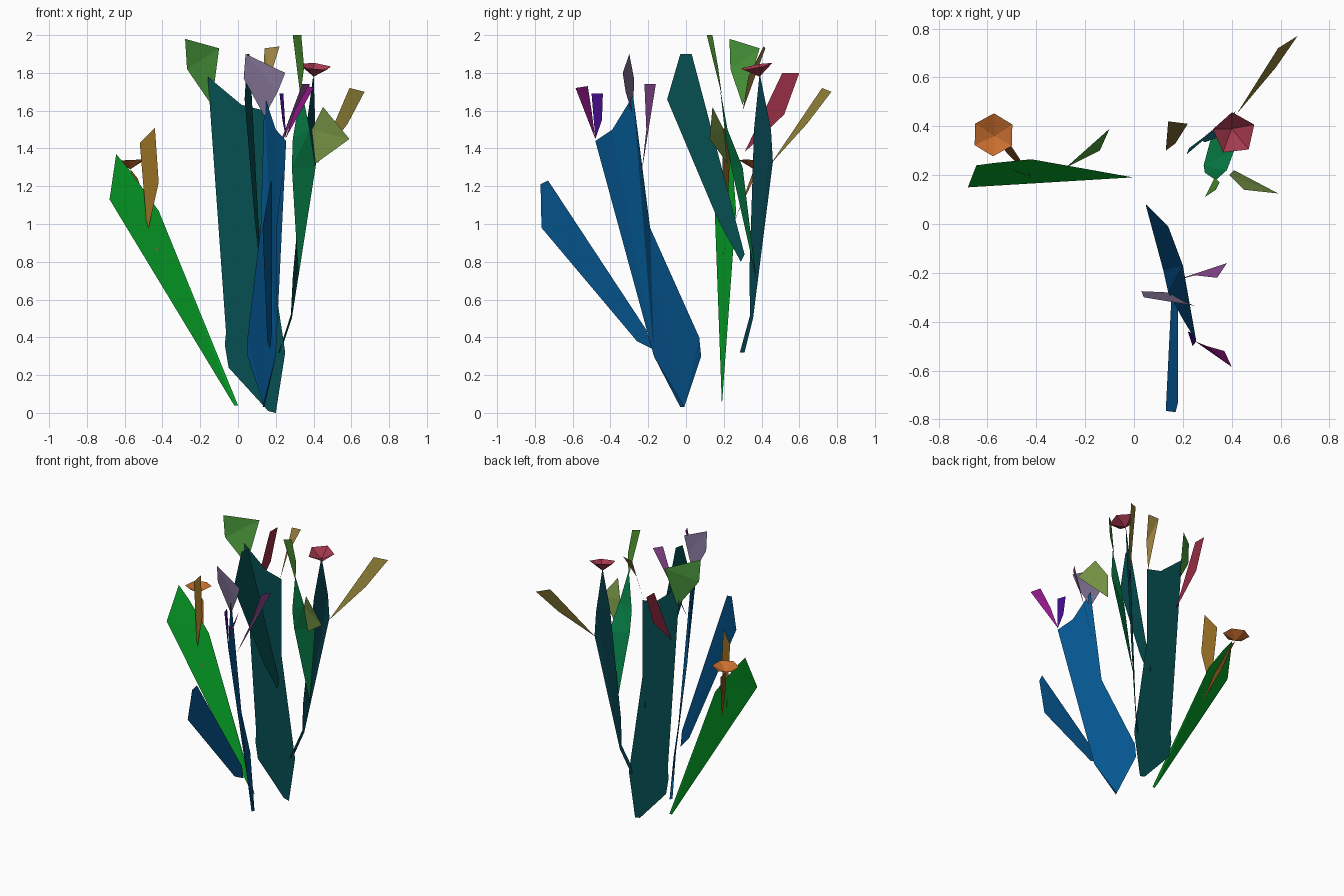
import bpy, bmesh, math
from mathutils import Vector


def paint(ob, rgb):
    mat = bpy.data.materials.new(ob.name + "_colour")
    mat.diffuse_color = [(c / 255) ** 2.2 for c in rgb] + [1]
    ob.data.materials.append(mat)


def finish(name, bm, rgb):
    me = bpy.data.meshes.new(name)
    bm.to_mesh(me)
    bm.free()
    ob = bpy.data.objects.new(name, me)
    bpy.context.collection.objects.link(ob)
    paint(ob, rgb)
    return ob


def blade(name, rgb, *outline):
    """Flat leaf or petal from its outline."""
    bm = bmesh.new()
    face = bm.faces.new([bm.verts.new(p) for p in outline])
    bmesh.ops.triangulate(bm, faces=[face])
    return finish(name, bm, rgb)


def cup(name, rgb, apex, centre, radius, normal, sides, spin):
    """Shallow open faceted flower cup."""
    bm = bmesh.new()
    q = Vector((0, 0, 1)).rotation_difference(Vector(normal))
    tip = bm.verts.new(apex)
    rim = []
    for i in range(sides):
        a = spin + 2 * math.pi * i / sides
        rim.append(bm.verts.new(Vector(centre) + q @ Vector((radius * math.cos(a), radius * math.sin(a), 0))))
    for i in range(sides):
        bm.faces.new((tip, rim[i], rim[(i + 1) % sides]))
    return finish(name, bm, rgb)


TEAL, BLUE, GREEN = (14, 80, 82), (14, 88, 145), (14, 155, 42)

# Large leaves: teal ones lie in vertical planes
teal_xz = [(.16, .01), (.2, .0), (.25, .32), (.14, 1.05), (.14, 1.6), (.02, 1.63),
           (-.16, 1.78), (-.14, 1.64), (0, 1.04), (-.07, .36), (-.05, .24)]
blade("tall_teal_leaf", TEAL, *[(x, .3, z) for x, z in teal_xz])
fork_yz = [(.29, .8), (.31, .84), (.21, 1.17), (.03, 1.9), (-.03, 1.9), (-.1, 1.66), (.17, 1.02)]
blade("forked_teal_leaf", TEAL, *[(.055 + .2 * y, y, z) for y, z in fork_yz])
blade("green_leaf", GREEN, (-.02, .19, .04), (-.68, .15, 1.13), (-.645, .24, 1.37),
      (-.57, .25, 1.28), (-.42, .265, 1.07), (0, .19, .04))
blade("tall_blue_leaf", BLUE, (.13, -.03, .03), (.14, -.01, .03), (.05, .08, .3), (.05, .07, .4),
      (.12, -.19, .98), (.14, -.28, 1.68), (.2, -.39, 1.5), (.255, -.48, 1.44),
      (.2, -.31, .96), (.2, -.17, .3))
blade("low_blue_leaf", BLUE, (.17, -.77, 1.21), (.18, -.73, 1.23), (.18, -.21, .44),
      (.17, -.18, .34), (.155, -.26, .38), (.13, -.765, .98))
blade("back_teal_leaf", (14, 68, 78), (.215, .285, .32), (.28, .34, .52), (.29, .335, .72),
      (.36, .36, 1.5), (.4, .39, 1.8), (.41, .45, 1.5), (.415, .46, 1.33), (.285, .355, .5),
      (.225, .31, .32))
blade("side_green_leaf", (16, 130, 75), (.32, .37, .72), (.285, .24, 1.3), (.29, .21, 1.45),
      (.335, .18, 1.72), (.38, .22, 1.5), (.41, .3, 1.3))

# Small petals, four corners each
blade("top_petal", (75, 140, 50), (.33, .19, 1.68), (.29, .11, 2), (.335, .14, 2), (.35, .17, 1.83))
blade("left_top_petal", (80, 160, 65), (-.28, .23, 1.98), (-.1, .39, 1.93), (-.14, .3, 1.63), (-.27, .235, 1.82))
blade("front_pink_petal", (130, 115, 150), (.04, -.3, 1.9), (.25, -.335, 1.8), (.21, -.32, 1.7),
      (.14, -.28, 1.57), (.03, -.275, 1.77))
blade("tan_petal", (150, 125, 65), (.14, .42, 1.93), (.22, .41, 1.94), (.17, .33, 1.78), (.13, .3, 1.6))
blade("back_olive_petal", (145, 130, 60), (.59, .72, 1.72), (.67, .77, 1.7), (.58, .64, 1.53), (.42, .45, 1.32))
blade("front_olive_petal", (125, 155, 75), (.45, .14, 1.62), (.59, .125, 1.45), (.41, .22, 1.32), (.39, .2, 1.5))
blade("brown_petal", (150, 110, 40), (-.52, .235, 1.43), (-.44, .2, 1.51), (-.42, .19, 1.22), (-.48, .215, .95))
blade("indigo_petal", (70, 20, 140), (.22, -.44, 1.69), (.24, -.5, 1.69), (.255, -.48, 1.45), (.235, -.445, 1.55))
blade("magenta_petal", (145, 30, 135), (.4, -.585, 1.72), (.37, -.52, 1.73), (.3, -.5, 1.6), (.25, -.48, 1.45))
blade("purple_petal", (140, 75, 145), (.38, -.16, 1.74), (.34, -.22, 1.74), (.25, -.21, 1.5), (.155, -.235, 1.27))
blade("red_petal", (150, 50, 70), (-.1, .51, 1.8), (-.1, .6, 1.8), (-.1, .52, 1.58), (-.1, .31, 1.38), (-.1, .43, 1.53))

# Flower cups and the orange stem
cup("orange_flower", (200, 110, 50), (-.57, .36, 1.29), (-.575, .365, 1.335), .088, (-.05, .05, 1), 6, .5)
blade("orange_stem", (150, 90, 40), (-.42, .19, .83), (-.52, .29, 1.1), (-.57, .36, 1.29), (-.53, .36, 1.24), (-.47, .27, 1.05))
cup("red_flower", (165, 60, 80), (.4, .39, 1.78), (.41, .37, 1.835), .09, (.1, -.2, 1), 5, .42)
